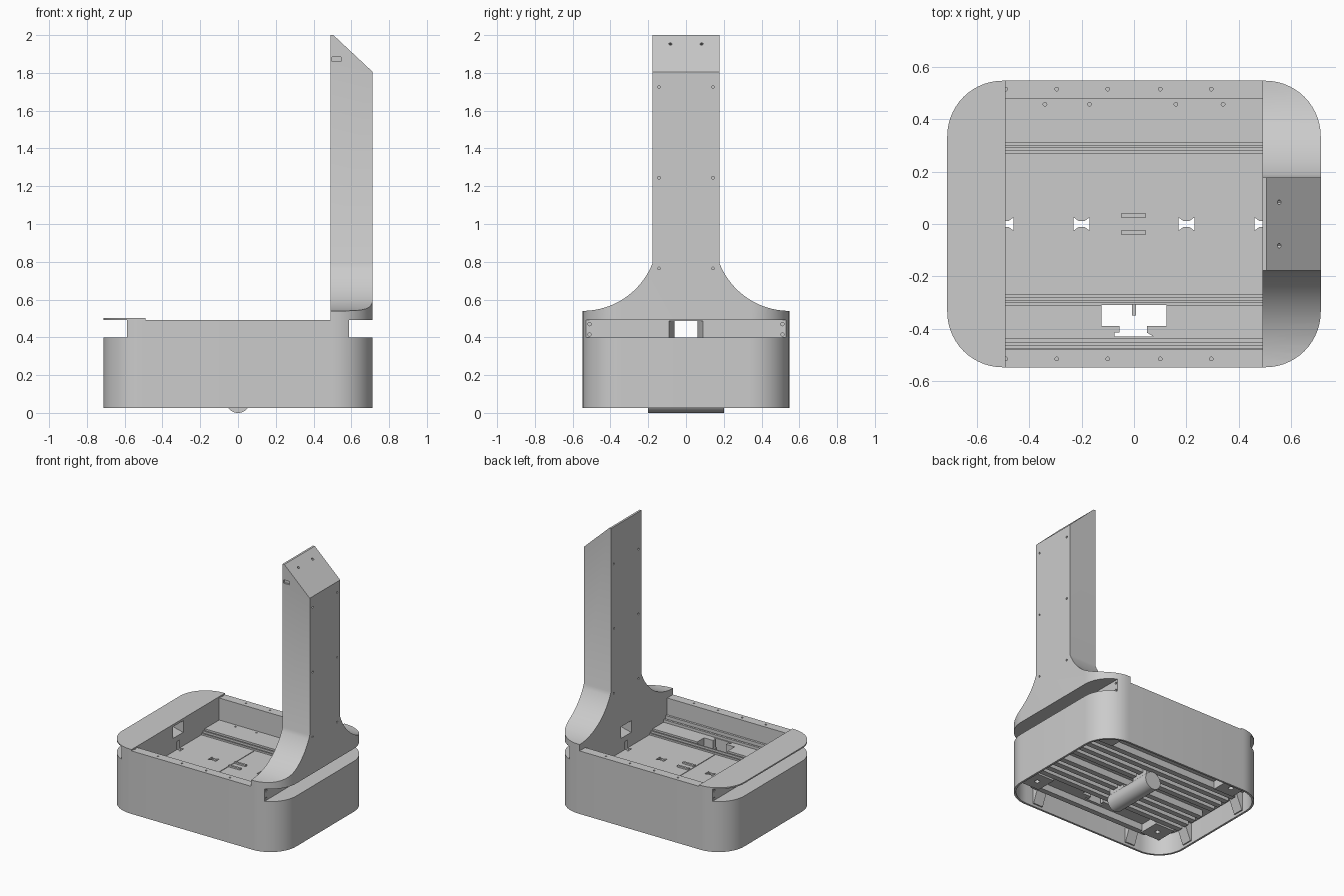
import bpy, bmesh, math
from mathutils import Matrix, Vector

if "Cube" in bpy.data.objects:
    bpy.data.objects.remove(bpy.data.objects["Cube"])

grey = bpy.data.materials.new("light grey")
grey.use_nodes = True
colour = (0.6, 0.6, 0.6, 1)
grey.diffuse_color = colour
grey.node_tree.nodes["Principled BSDF"].inputs["Base Color"].default_value = colour

HX, HY, R = 0.713, 0.547, 0.212    # half length, half width, corner radius
CX = 0.49                          # half length of the open tray
DECK, UNDER, RIM = 0.30, 0.18, 0.493
FRAME = 0.13                       # lowest level of the underside frame


def finish(name, bm):
    bmesh.ops.recalc_face_normals(bm, faces=bm.faces)
    mesh = bpy.data.meshes.new(name)
    bm.to_mesh(mesh)
    bm.free()
    ob = bpy.data.objects.new(name, mesh)
    bpy.context.collection.objects.link(ob)
    mesh.materials.append(grey)
    return ob


def prism(name, pts, lo, hi, axis="z"):
    """Extrude a flat outline along an axis: (x,y), (y,z) or (x,z)."""
    place = {"z": lambda a, b, c: (a, b, c),
             "x": lambda a, b, c: (c, a, b),
             "y": lambda a, b, c: (a, c, b)}[axis]
    bm = bmesh.new()
    face = bm.faces.new([bm.verts.new(place(a, b, lo)) for a, b in pts])
    ext = bmesh.ops.extrude_face_region(bm, geom=[face])
    verts = [v for v in ext["geom"] if isinstance(v, bmesh.types.BMVert)]
    bmesh.ops.translate(bm, verts=verts, vec=place(0, 0, hi - lo))
    return finish(name, bm)


def boxes(name, specs):
    """Several boxes in one mesh, each (x0, x1, y0, y1, z0, z1)."""
    bm = bmesh.new()
    for x0, x1, y0, y1, z0, z1 in specs:
        mat = Matrix.Translation(((x0 + x1) / 2, (y0 + y1) / 2, (z0 + z1) / 2))
        bmesh.ops.create_cube(bm, size=1, matrix=mat @ Matrix.Diagonal((x1 - x0, y1 - y0, z1 - z0, 1)))
    return finish(name, bm)


def rods(name, centres, radius, depth, direction, sides=12):
    bm = bmesh.new()
    turn = Vector(direction).to_track_quat("Z", "Y").to_matrix().to_4x4()
    for c in centres:
        bmesh.ops.create_cone(bm, cap_ends=True, segments=sides, radius1=radius, radius2=radius,
                              depth=depth, matrix=Matrix.Translation(c) @ turn)
    return finish(name, bm)


def boolean(ob, cutter, mode="DIFFERENCE"):
    mod = ob.modifiers.new("cut", "BOOLEAN")
    mod.object, mod.operation, mod.solver = cutter, mode, "EXACT"
    bpy.context.view_layer.objects.active = ob
    bpy.ops.object.modifier_apply(modifier=mod.name)
    bpy.data.objects.remove(cutter)


def smooth(*obs):
    for ob in obs:
        bpy.ops.object.select_all(action="DESELECT")
        ob.select_set(True)
        bpy.context.view_layer.objects.active = ob
        bpy.ops.object.shade_smooth_by_angle(angle=math.radians(30))


def rounded(hx, hy, r, steps=14):
    pts = []
    for i, (sx, sy) in enumerate([(1, 1), (-1, 1), (-1, -1), (1, -1)]):
        for k in range(steps + 1):
            a = math.pi / 2 * (i + k / steps)
            pts.append((sx * (hx - r) + r * math.cos(a), sy * (hy - r) + r * math.sin(a)))
    return pts


# Base shell: tray on top, hollow belly, slots at both ends
outline = rounded(HX, HY, R)
base = prism("base_shell", outline, 0.026, RIM)
boolean(base, prism("belly", rounded(HX - 0.015, HY - 0.015, R - 0.015), 0, UNDER))
boolean(base, boxes("tray", [(-CX, CX, -0.48, 0.48, DECK + 0.03, 0.6)]))
boolean(base, boxes("tray_floor", [(-CX, CX, -0.31, 0.31, DECK, 0.4)]))
boolean(base, boxes("end_slots", [(s * 0.655 - 0.068, s * 0.655 + 0.068, -0.6, 0.6, 0.4, 0.6) for s in (-1, 1)]))

# Flared cable windows between the slots and the tray
for s in (-1, 1):
    flare = [(s * 0.48, -0.06), (s * 0.5, -0.06), (s * 0.6, -0.093),
             (s * 0.6, 0.093), (s * 0.5, 0.06), (s * 0.48, 0.06)]
    boolean(base, prism("window", flare, 0.4, 0.486))

# Floor openings: bow-tie slots and a notched hatch
for x in (-0.49, -0.2, 0.2, 0.49):
    tie = [(x - 0.03, -0.025), (x - 0.012, -0.012), (x + 0.012, -0.012), (x + 0.03, -0.025),
           (x + 0.03, 0.025), (x + 0.012, 0.012), (x - 0.012, 0.012), (x - 0.03, 0.025)]
    boolean(base, prism("bow_tie", tie, 0.1, 0.36))
hatch = [(-0.125, -0.31), (-0.125, -0.39), (-0.055, -0.39), (-0.055, -0.415), (-0.075, -0.415),
         (-0.075, -0.43), (0.075, -0.43), (0.05, -0.415), (0.05, -0.39), (0.125, -0.39), (0.125, -0.31)]
boolean(base, prism("hatch", hatch, 0.1, 0.4))

# Screw holes in the rim, ledge and slot walls
xs = (-0.49, -0.295, -0.1, 0.1, 0.295)
boolean(base, rods("rim_holes", [(x, s * 0.515, RIM) for x in xs for s in (-1, 1)], 0.007, 0.03, (0, 0, 1)))
boolean(base, rods("ledge_holes", [(x, 0.457, DECK + 0.03) for x in (-0.34, -0.17, 0.16, 0.34)],
                   0.007, 0.02, (0, 0, 1)))
boolean(base, rods("slot_holes", [(s * 0.587, t * 0.51, z) for s in (-1, 1) for t in (-1, 1)
                                  for z in (0.415, 0.47)], 0.009, 0.02, (1, 0, 0)))

# Thin cover plate over the far end
cover_pts = [p for p in outline if p[0] < -CX]
cover = prism("end_cover", [(-CX, HY)] + cover_pts + [(-CX, -HY)], RIM, 0.503)

# Tower: flared foot, straight column, sloped head
rad = 0.397
sweep = math.asin((HY - 0.178) / rad)
side = [(HY, RIM)]
for k in range(17):
    a = sweep * k / 16
    side.append((HY - rad * math.sin(a), 0.54 + rad * (1 - math.cos(a))))
side.append((0.178, 2.0))
tower = prism("tower", side + [(-y, z) for y, z in reversed(side)], CX, 0.8, "x")
boolean(tower, prism("foot_outline", outline, 0.3, 2.2), "INTERSECT")
boolean(tower, prism("head_slope", [(0.505, 2.0), (0.505, 2.2), (0.9, 2.2), (0.9, 1.63)], -0.4, 0.4, "y"))
boolean(tower, rods("tower_holes", [(x, s * 0.143, z) for x in (CX, HX) for s in (-1, 1)
                                    for z in (0.765, 1.245, 1.725)], 0.007, 0.03, (1, 0, 0)))
boolean(tower, rods("head_holes", [(0.555, s * 0.083, 1.954) for s in (-1, 1)], 0.009, 0.04, (0.7, 0, 0.7)))
boolean(tower, boxes("side_port", [(0.497, 0.545, -0.2, -0.165, 1.86, 1.885)]))

# Tray details: long ridges, cross rib and a centre clip
ridges = []
for s in (-1, 1):
    for y, h in ((0.275, 0.012), (0.295, 0.022)):
        ridges.append((-CX, CX, s * y - 0.005, s * y + 0.005, DECK - 0.005, DECK + h))
for y, h in ((-0.47, 0.04), (-0.445, 0.02)):
    ridges.append((-CX, CX, y - 0.008, y + 0.008, DECK + 0.02, DECK + 0.03 + h))
boxes("tray_ridges", ridges)
boxes("cross_rib", [(-0.055, -0.05, -0.26, 0.26, DECK - 0.005, DECK + 0.004)])
boxes("centre_clip", [(-0.05, 0.045, s * 0.033 - 0.008, s * 0.033 + 0.008, DECK - 0.005, DECK + 0.012)
                      for s in (-1, 1)])
boxes("hatch_pin", [(-0.008, 0.008, -0.35, -0.305, DECK - 0.02, DECK + 0.01)])

# Underside frame: lengthwise rails that skip the floor openings, and corner pads
rails = []
for y in (0.065, 0.135, 0.21, 0.28, 0.47):
    for s in (-1, 1):
        reach = 0.64 if y < 0.4 else 0.5
        rails.append((-reach, reach, s * y - 0.02, s * y + 0.02, FRAME, UNDER + 0.005))
boxes("underside_rails", rails)
pads = boxes("corner_pads", [(s * 0.53 - 0.08, s * 0.53 + 0.08, t * 0.385 - 0.08, t * 0.385 + 0.08, FRAME - 0.01,
                              UNDER + 0.005) for s in (-1, 1) for t in (-1, 1)])
boolean(pads, rods("pad_holes", [(s * 0.53, t * 0.385, FRAME) for s in (-1, 1) for t in (-1, 1)],
                   0.018, 0.06, (0, 0, 1)))

# Tapered brackets around the inside of the skirt
wedge = [(0, 0.045), (0.012, 0.045), (0.07, UNDER + 0.005), (0, UNDER + 0.005)]
for s in (-1, 1):
    for c in (-0.27, 0.27):
        prism("end_bracket", [(s * (HX - 0.012 - d), z) for d, z in wedge], c - 0.04, c + 0.04, "y")
        prism("side_bracket", [(s * (HY - 0.012 - d), z) for d, z in wedge], c * 1.5 - 0.04, c * 1.5 + 0.04, "x")

# Roller across the middle with its holder
roller = rods("roller", [(0, 0, 0.065)], 0.065, 0.4, (0, 1, 0), 40)
boxes("roller_holder", [(-0.05, 0.05, s * 0.12 - 0.07, s * 0.12 + 0.07, 0.07, UNDER + 0.005) for s in (-1, 1)])

smooth(base, cover, tower, roller)
